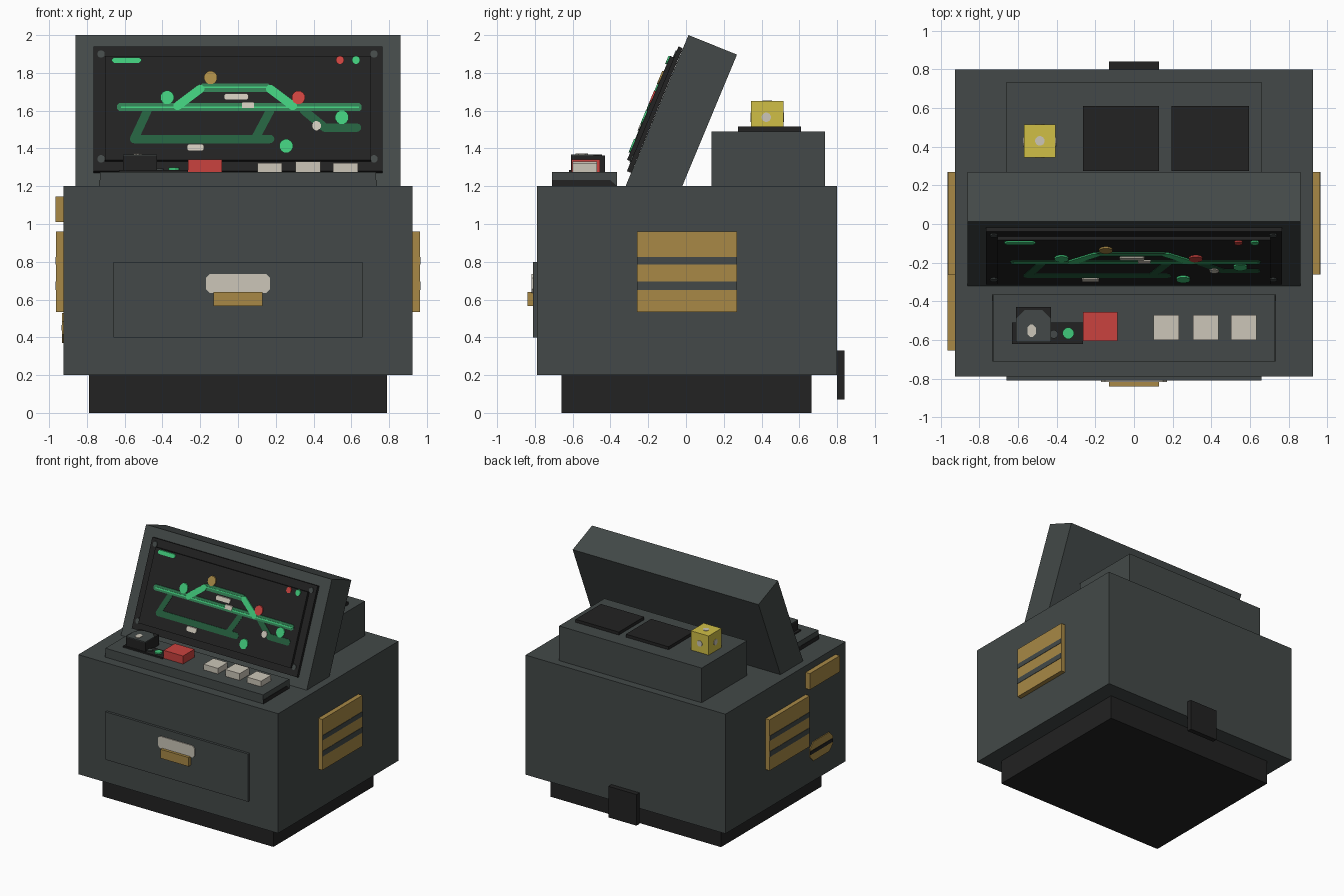
import bpy, bmesh, math
from mathutils import Vector

if "Cube" in bpy.data.objects:
    bpy.data.objects.remove(bpy.data.objects["Cube"])


def material(name, r, g, b):
    m = bpy.data.materials.new(name)
    lin = [(c / 255 / 12.92 if c < 11 else ((c / 255 + 0.055) / 1.055) ** 2.4) for c in (r, g, b)]
    m.diffuse_color = (*lin, 1)
    m.use_nodes = True
    m.node_tree.nodes["Principled BSDF"].inputs["Base Color"].default_value = m.diffuse_color
    return m


GREY = material("slate grey", 67, 73, 72)
BLACK = material("black", 34, 34, 34)
GOLD = material("brass", 168, 137, 70)
CREAM = material("cream", 204, 198, 184)
RED = material("red", 202, 66, 62)
YELLOW = material("yellow", 208, 191, 70)
GREEN = material("bright green", 64, 200, 122)
MID = material("mid green", 48, 125, 82)
DARK = material("dark green", 36, 94, 62)


def prism(name, polys, frame, d0, d1, mat):
    """Extrude 2D outlines between depths d0 and d1 of a frame(u, v, d)."""
    bm = bmesh.new()
    for poly in polys:
        a = [bm.verts.new(frame(u, v, d0)) for u, v in poly]
        b = [bm.verts.new(frame(u, v, d1)) for u, v in poly]
        bm.faces.new(a)
        bm.faces.new(b[::-1])
        for i in range(len(a)):
            j = (i + 1) % len(a)
            bm.faces.new((a[i], b[i], b[j], a[j]))
    bmesh.ops.recalc_face_normals(bm, faces=bm.faces)
    me = bpy.data.meshes.new(name)
    bm.to_mesh(me)
    bm.free()
    me.materials.append(mat)
    ob = bpy.data.objects.new(name, me)
    bpy.context.collection.objects.link(ob)
    return ob


def rect(u0, u1, v0, v1, c=0.0):
    """Rectangle with optional cut corners."""
    if c == 0:
        return [(u0, v0), (u1, v0), (u1, v1), (u0, v1)]
    return [(u0 + c, v0), (u1 - c, v0), (u1, v0 + c), (u1, v1 - c),
            (u1 - c, v1), (u0 + c, v1), (u0, v1 - c), (u0, v0 + c)]


def disc(u, v, r, n=12):
    return [(u + r * math.cos(math.tau * (i + .5) / n), v + r * math.sin(math.tau * (i + .5) / n))
            for i in range(n)]


def strokes(pts, w):
    """Round-ended capsule outlines along a polyline."""
    out = []
    for p, q in zip(pts, pts[1:]):
        a = math.atan2(q[1] - p[1], q[0] - p[0])
        cap = []
        for c, s in ((q, a - math.pi / 2), (p, a + math.pi / 2)):
            cap += [(c[0] + w / 2 * math.cos(s + math.pi * k / 6),
                     c[1] + w / 2 * math.sin(s + math.pi * k / 6)) for k in range(7)]
        out.append(cap)
    return out


def flat(u, v, d):      # seen from above, depth = z
    return (u, v, d)


def front(u, v, d):     # seen from the front, depth = y
    return (u, d, v)


def side(u, v, d):      # seen from the side, depth = x
    return (d, u, v)


TILT = math.radians(22.5)
OUT = Vector((0, -math.cos(TILT), math.sin(TILT)))


def screen_frame(u, v, d):  # u = x, v = height z of the point, d = distance off the tilted face
    s = (v - 1.2 - d * math.sin(TILT)) / math.cos(TILT)
    return Vector((u, -0.32 + s * math.sin(TILT), 1.2 + s * math.cos(TILT))) + OUT * d


def box(name, x0, x1, y0, y1, z0, z1, mat):
    return prism(name, [rect(x0, x1, y0, y1)], flat, z0, z1, mat)


# Cabinet
box("base_plinth", -.79, .79, -.66, .665, 0, .2, BLACK)
box("cabinet_body", -.925, .925, -.79, .8, .2, 1.2, GREY)
box("rear_plug", -.13, .13, .8, .84, .07, .33, BLACK)

# Drawer with label and pull
box("drawer_front", -.66, .66, -.81, -.79, .4, .8, GREY)
prism("drawer_label", [rect(-.17, .17, .635, .735, .02)], front, -.817, -.81, CREAM)
box("drawer_pull", -.13, .13, -.84, -.81, .565, .64, GOLD)

# Side vents with slots
for s, label in ((1, "right"), (-1, "left")):
    prism(label + "_vent", [rect(-.26, .27, .535, .96)], side, s * .925, s * .963, GOLD)
    prism(label + "_vent_slots", [rect(-.26, .27, .65, .695), rect(-.26, .27, .785, .825)],
          side, s * .963, s * .966, GREY)
prism("left_upper_plate", [rect(-.655, -.26, 1.01, 1.145)], side, -.925, -.965, GOLD)
prism("left_port", [rect(-.61, -.31, .37, .53, .045)], side, -.925, -.932, GOLD)
prism("left_port_slot", [rect(-.61, -.31, .435, .465)], side, -.932, -.935, BLACK)

# Tilted display housing, bezel and screen
prism("display_housing", [[(-.32, 1.2), (-.02, 1.2), (.27, 1.897), (.013, 2.0)]],
      side, -.86, .86, GREY)


def tilted_plate(name, x, z0, z1, d0, d1, mat):
    def frame(u, s, d):
        return Vector((u, -.32 + s * math.sin(TILT), 1.2 + s * math.cos(TILT))) + OUT * d
    s0, s1 = [(z - 1.2 - d1 * math.sin(TILT)) / math.cos(TILT) for z in (z0, z1)]
    prism(name, [rect(-x, x, s0, s1)], frame, d0, d1, mat)


tilted_plate("display_bezel", .765, 1.28, 1.94, 0, .024, BLACK)
tilted_plate("display_screen", .705, 1.34, 1.89, .024, .046, BLACK)
prism("bezel_screws", [disc(x, z, .02) for x in (-.725, .72) for z in (1.345, 1.9)],
      screen_frame, .024, .03, GREY)


# Screen drawing, in stacked thin layers
def draw(name, polys, layer, mat):
    prism(name, polys, screen_frame, .046, .047 + layer * .0018, mat)


draw("lower_outline", strokes([(-.48, 1.6), (-.55, 1.45), (.09, 1.45), (.17, 1.6)], .045)
     + strokes([(.09, 1.45), (.17, 1.45)], .045)
     + strokes([(.35, 1.6), (.46, 1.51), (.63, 1.51)], .045), 1, DARK)
draw("waist_line", [rect(-.64, .655, 1.598, 1.64, .012)], 2, MID)
draw("roof_line", [rect(-.2, .17, 1.7, 1.745, .012)], 2, MID)
draw("pillars", strokes([(-.32, 1.625), (-.2, 1.715)], .045)
     + strokes([(.17, 1.715), (.29, 1.625)], .045), 3, GREEN)
draw("bright_lines", [rect(-.62, .64, 1.613, 1.623), rect(-.19, .16, 1.72, 1.727)], 3, GREEN)
draw("green_markers", [disc(-.375, 1.67, .037), disc(.55, 1.565, .037), disc(.255, 1.413, .037),
                       disc(.625, 1.868, .022), rect(-.67, -.51, 1.853, 1.882, .012)], 4, GREEN)
draw("red_markers", [disc(.32, 1.67, .036), disc(.54, 1.868, .022)], 4, RED)
draw("amber_marker", [disc(-.145, 1.775, .036)], 4, GOLD)
draw("cream_markers", [rect(-.075, .055, 1.658, 1.69, .008), rect(.02, .085, 1.614, 1.645),
                       rect(-.27, -.18, 1.388, 1.423, .008), disc(.415, 1.52, .025)], 4, CREAM)

# Control panel and its controls
box("control_panel", -.73, .73, -.71, -.365, 1.2, 1.275, GREY)
for s, label in ((1, "right"), (-1, "left")):
    prism(label + "_panel_trim", [[(-.71, 1.2), (-.365, 1.2), (-.4, 1.232), (-.71, 1.232)]],
          side, s * .73, s * .733, BLACK)
box("indicator_plate", -.63, -.265, -.62, -.51, 1.275, 1.287, BLACK)
prism("indicator_lamp", [disc(-.34, -.565, .03)], flat, 1.287, 1.298, GREEN)
prism("indicator_dial", [disc(-.415, -.57, .022)], flat, 1.287, 1.295, GREY)
box("selector_block", -.61, -.43, -.61, -.43, 1.275, 1.362, BLACK)
prism("selector_cap", [[(-.61, -.61), (-.43, -.61), (-.43, -.49), (-.475, -.445),
                        (-.565, -.445), (-.61, -.49)]], flat, 1.362, 1.368, GREY)
prism("selector_mark", [rect(-.552, -.508, -.585, -.52, .015)], flat, 1.368, 1.372, CREAM)
box("red_button", -.265, -.085, -.605, -.455, 1.275, 1.342, RED)
for i, (x, z) in enumerate(((.168, 1.322), (.37, 1.332), (.568, 1.322))):
    box("cream_key_%d" % (i + 1), x - .066, x + .066, -.6, -.47, 1.275, z, CREAM)

# Rear deck with pads and die
box("rear_deck", -.66, .66, .135, .735, 1.2, 1.49, GREY)
box("left_pad", -.265, .13, .275, .61, 1.49, 1.515, BLACK)
box("right_pad", .195, .595, .275, .61, 1.49, 1.515, BLACK)
box("die", -.57, -.405, .345, .515, 1.49, 1.65, YELLOW)
prism("die_top_pip", [disc(-.487, .43, .025)], flat, 1.65, 1.653, CREAM)
for k, d in enumerate((-.57, -.405)):
    prism("die_side_pip_%d" % k, [disc(.425, 1.565, .025)], side, d, d + (k * 2 - 1) * .003, CREAM)
for k, d in enumerate((.345, .515)):
    prism("die_end_pip_%d" % k, [disc(-.487, 1.565, .025)], front, d, d + (k * 2 - 1) * .003, CREAM)
